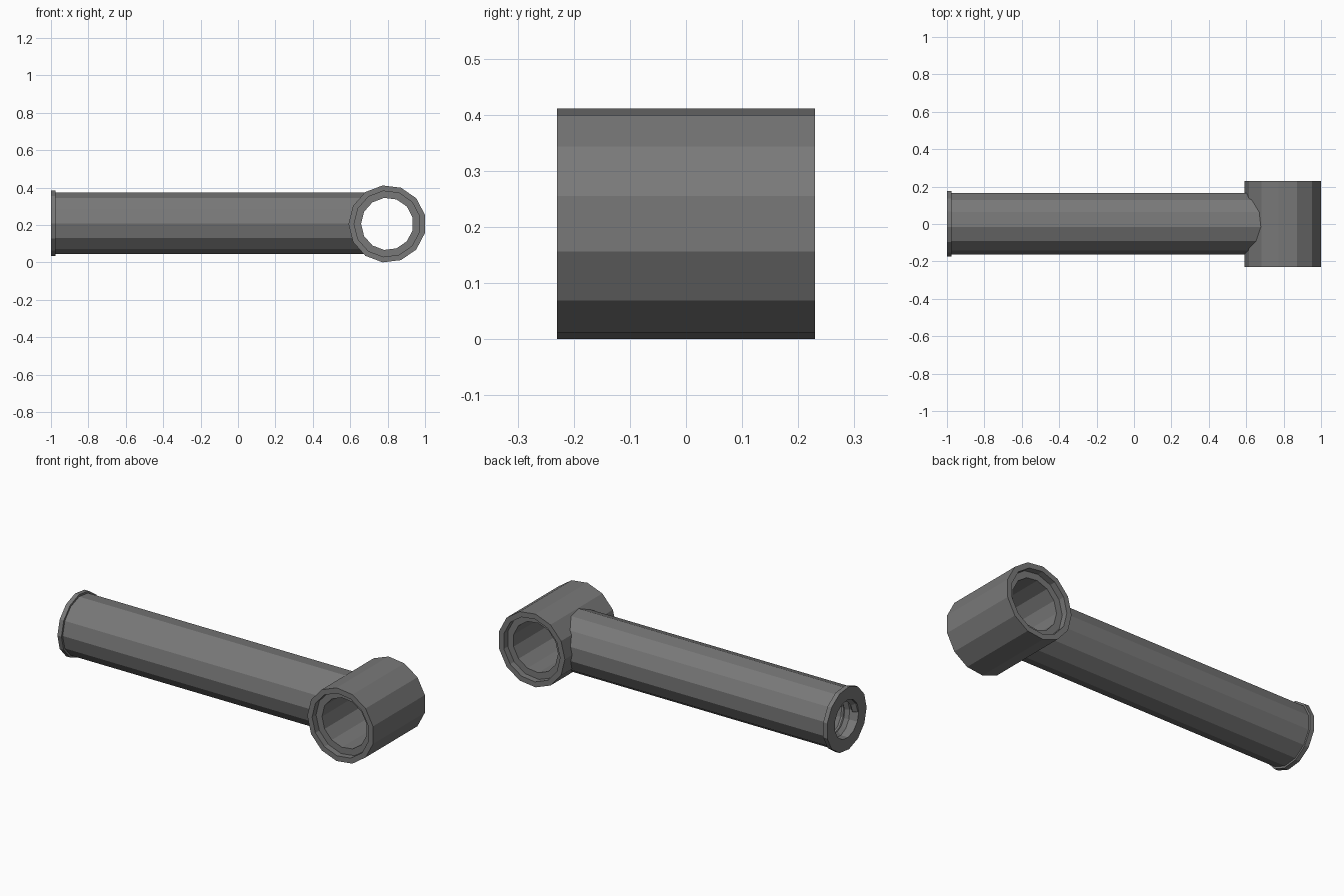
import bpy, bmesh, math
from mathutils import Vector

cube = bpy.data.objects.get("Cube")
if cube:
    bpy.data.objects.remove(cube)

SIDES = 13
SOCKET = Vector((0.798, 0, 0.206))    # centre of the cross socket
ARM = Vector((0, 0.004, 0.209))       # axis of the arm

steel = bpy.data.materials.new("dark_grey_steel")
steel.use_nodes = True
grey = (0.19, 0.19, 0.19, 1)
steel.diffuse_color = grey
steel.node_tree.nodes["Principled BSDF"].inputs["Base Color"].default_value = grey


def along_y(a, r, t):
    return SOCKET + Vector((-r * math.cos(t), a, r * math.sin(t)))


def along_x(a, r, t):
    return ARM + Vector((a, -r * math.cos(t), r * math.sin(t)))


def finish(name, bm):
    bmesh.ops.remove_doubles(bm, verts=bm.verts, dist=1e-5)
    bmesh.ops.recalc_face_normals(bm, faces=bm.faces)
    mesh = bpy.data.meshes.new(name)
    bm.to_mesh(mesh)
    bm.free()
    mesh.materials.append(steel)
    obj = bpy.data.objects.new(name, mesh)
    bpy.context.collection.objects.link(obj)
    return obj


def skin(bm, rows, closed):
    """Join neighbouring rows of points with quads."""
    rows = [[bm.verts.new(p) for p in row] for row in rows]
    for a, b in zip(rows, rows[1:] + rows[:1] if closed else rows[1:]):
        for i in range(len(a) - 1):
            bm.faces.new((a[i], a[i + 1], b[i + 1], b[i]))


def lathe(name, profile, place):
    bm = bmesh.new()
    turn = math.tau / SIDES
    skin(bm, [[place(a, r, k * turn) for a, r in profile] for k in range(SIDES)], True)
    return finish(name, bm)


# Cross socket: stepped recess at both ends of the bore
half = [(0.195, 0.14), (0.195, 0.177), (0.23, 0.177), (0.23, 0.207)]
profile = half + [(-a, r) for a, r in reversed(half)]
lathe("cross_socket", profile + profile[:1], along_y)

# Arm with end flange and blind hole; its far end is shaped to the socket wall
arm = lathe("arm", [(-0.5, 0), (-0.5, 0.107), (-1, 0.107), (-1, 0.177),
                    (-0.975, 0.177), (-0.975, 0.166), (0.7, 0.166)], along_x)
for v in arm.data.vertices:
    if v.co.x > 0:
        v.co.x = SOCKET.x - math.sqrt(0.18 ** 2 - (v.co.z - SOCKET.z) ** 2)

# Internal screw thread: a triangular ridge wound along the hole
bm = bmesh.new()
pitch, turns = 0.05, 9
rows = []
for k in range(SIDES * turns + 1):
    t = k * math.tau / SIDES
    x = -0.975 + pitch * k / SIDES
    rows.append([along_x(x + da, r, t)
                 for da, r in ((-0.02, 0.108), (0, 0.088), (0.02, 0.108))])
skin(bm, rows, False)
thread = finish("screw_thread", bm)
# Keep the ridge facing the hole axis
mid = thread.data.polygons[0]
if mid.normal.dot(Vector((mid.center.x, *ARM.yz)) - mid.center) < 0:
    thread.data.flip_normals()
